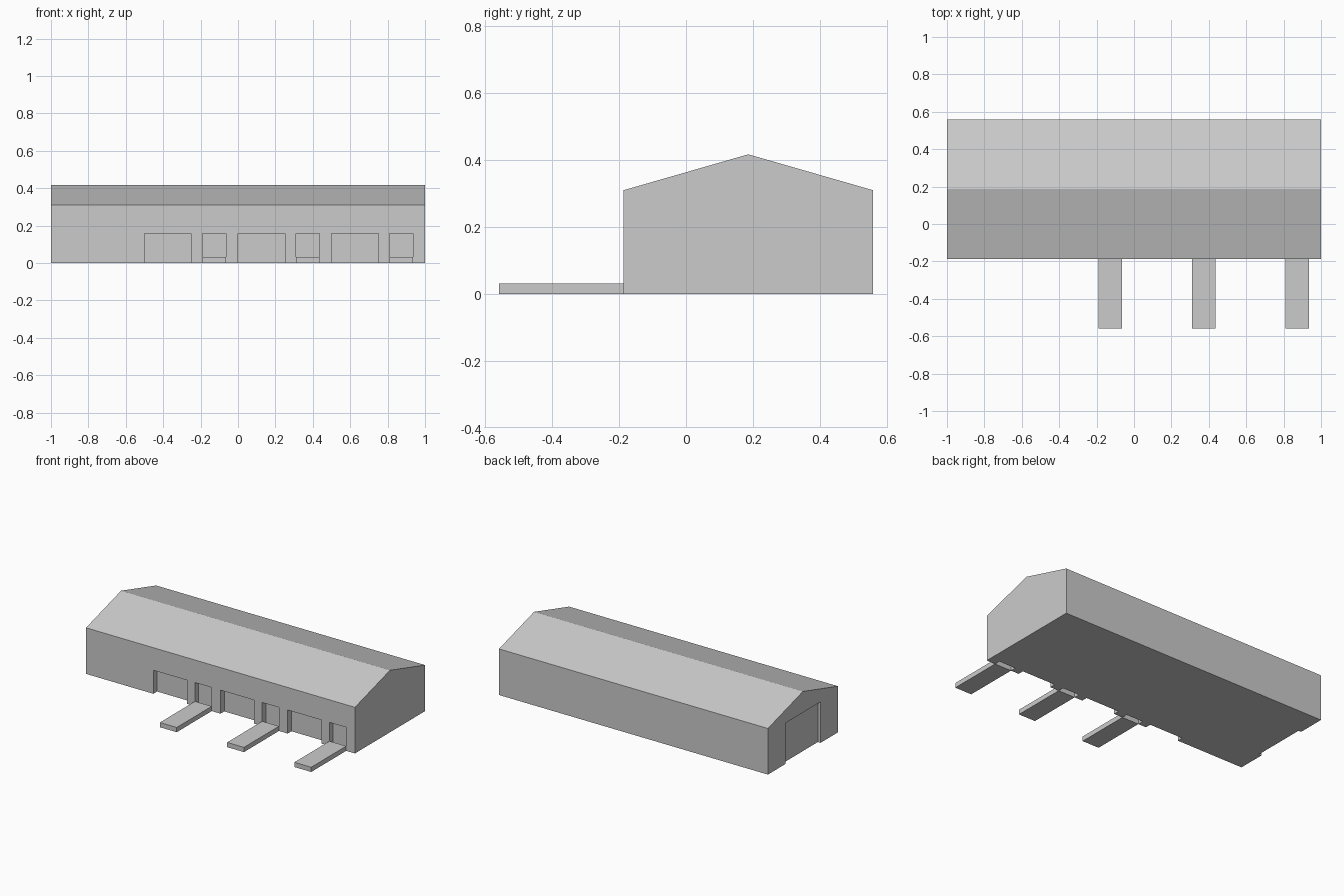
import bpy, bmesh

if "Cube" in bpy.data.objects:
    bpy.data.objects.remove(bpy.data.objects["Cube"])

FRONT, BACK, RIDGE_Y = -0.186, 0.558, 0.186
EAVE, RIDGE = 0.31, 0.417
RAMP_H, DOOR_H, RECESS = 0.032, 0.158, 0.04
BAYS = (-0.5, 0.0, 0.5)          # left edge of each repeated bay


def make_object(name, bm):
    bmesh.ops.recalc_face_normals(bm, faces=bm.faces)
    mesh = bpy.data.meshes.new(name)
    bm.to_mesh(mesh)
    bm.free()
    obj = bpy.data.objects.new(name, mesh)
    bpy.context.collection.objects.link(obj)
    return obj


def add_box(bm, x0, x1, y0, y1, z0, z1):
    verts = bmesh.ops.create_cube(bm, size=1)["verts"]
    for v in verts:
        v.co = (x1 if v.co.x > 0 else x0,
                y1 if v.co.y > 0 else y0,
                z1 if v.co.z > 0 else z0)


# Warehouse: gabled end profile extruded along its length
bm = bmesh.new()
profile = [(FRONT, 0), (BACK, 0), (BACK, EAVE), (RIDGE_Y, RIDGE), (FRONT, EAVE)]
end = bm.faces.new([bm.verts.new((-1, y, z)) for y, z in profile])
ext = bmesh.ops.extrude_face_region(bm, geom=[end], use_keep_orig=True)
bmesh.ops.translate(bm, vec=(2, 0, 0),
                    verts=[g for g in ext["geom"] if isinstance(g, bmesh.types.BMVert)])
warehouse = make_object("warehouse", bm)

# Recesses: wide bay doors, ramp doors and the gate in the left end
bm = bmesh.new()
for x in BAYS:
    add_box(bm, x, x + 0.25, FRONT - 0.1, FRONT + RECESS, -0.1, DOOR_H)
    add_box(bm, x + 0.31, x + 0.435, FRONT - 0.1, FRONT + RECESS, -0.1, DOOR_H)
add_box(bm, -1.1, -0.98, 0.0, 0.372, -0.1, 0.275)
cutter = make_object("door_cutter", bm)
cutter.hide_render = True

mod = warehouse.modifiers.new("doors", "BOOLEAN")
mod.operation = "DIFFERENCE"
mod.solver = "EXACT"
mod.object = cutter
bpy.context.view_layer.objects.active = warehouse
bpy.ops.object.modifier_apply(modifier=mod.name)
bpy.data.objects.remove(cutter, do_unlink=True)

# Loading ramps in front of the narrow doors
for i, x in enumerate(BAYS):
    bm = bmesh.new()
    add_box(bm, x + 0.31, x + 0.435, -0.558, FRONT, 0, RAMP_H)
    make_object(f"loading_ramp_{i + 1}", bm)
